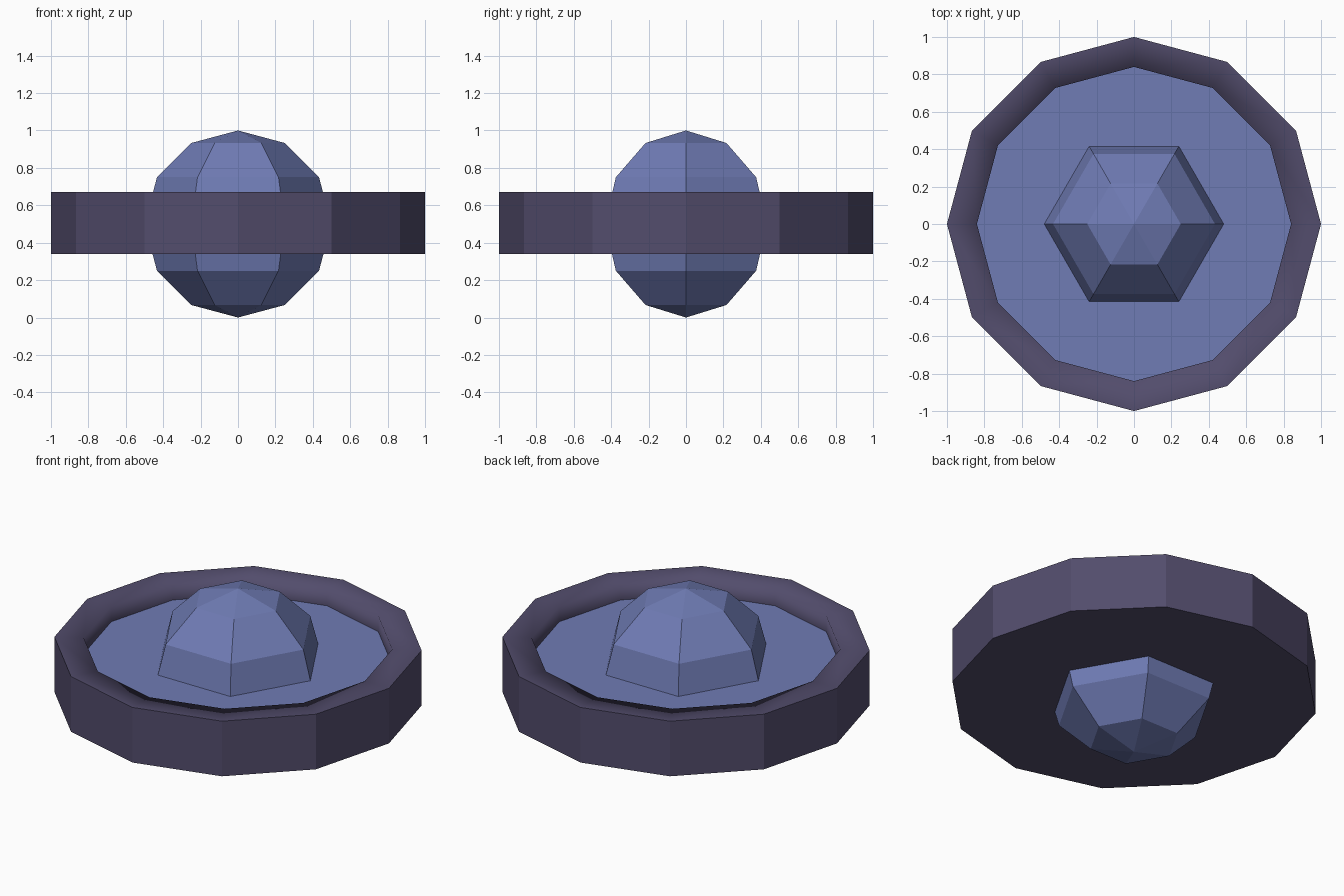
import bpy, bmesh
from math import sin, cos, pi

if "Cube" in bpy.data.objects:
    bpy.data.objects.remove(bpy.data.objects["Cube"])


def material(name, color):
    mat = bpy.data.materials.new(name)
    mat.diffuse_color = color
    mat.use_nodes = True
    mat.node_tree.nodes["Principled BSDF"].inputs["Base Color"].default_value = mat.diffuse_color
    return mat


def lathe(name, profile, sides, mat, smooth_bands=()):
    """Revolve (radius, z) points around z; radius 0 makes a pole, open ends get capped."""
    bm = bmesh.new()
    rings = []
    for r, z in profile:
        count = sides if r > 0 else 1
        rings.append([bm.verts.new((r * cos(2 * pi * i / sides), r * sin(2 * pi * i / sides), z))
                      for i in range(count)])
    for band, (a, b) in enumerate(zip(rings, rings[1:])):
        for i in range(sides):
            j = (i + 1) % sides
            quad = [a[i % len(a)], a[j % len(a)], b[j % len(b)], b[i % len(b)]]
            face = bm.faces.new(list(dict.fromkeys(quad)))
            face.smooth = band in smooth_bands
    if len(rings[0]) > 1:
        bm.faces.new(rings[0][::-1])
    if len(rings) > 1 and len(rings[-1]) > 1:
        bm.faces.new(rings[-1])
    # Keep the outer rim edge crisp
    for e in bm.edges:
        if len({f.smooth for f in e.link_faces}) > 1:
            e.smooth = False
    if len(rings) > 1:
        bmesh.ops.recalc_face_normals(bm, faces=bm.faces)
    else:
        for f in bm.faces:
            f.normal_update()
            if f.normal.z < 0:
                f.normal_flip()
    mesh = bpy.data.meshes.new(name)
    bm.to_mesh(mesh)
    bm.free()
    mesh.materials.append(mat)
    obj = bpy.data.objects.new(name, mesh)
    bpy.context.collection.objects.link(obj)
    return obj


dark = material("dark_violet", (0.085, 0.073, 0.15, 1))
blue = material("soft_blue", (0.16, 0.20, 0.46, 1))

# Twelve-sided drum with a shallow recess in the top
lathe("outer_ring", [(1, 0.34), (1, 0.67), (0.84, 0.67), (0.84, 0.57)], 12, dark,
      smooth_bands=(1, 2))

# Blue plate lying in the recess
lathe("inner_plate", [(0.84, 0.576)], 12, blue)

# Six-sided faceted ball through the centre
ball = [(0.5 * sin(pi * k / 6) if 0 < k < 6 else 0, 0.5 - 0.5 * cos(pi * k / 6)) for k in range(7)]
lathe("center_ball", ball, 6, blue)
